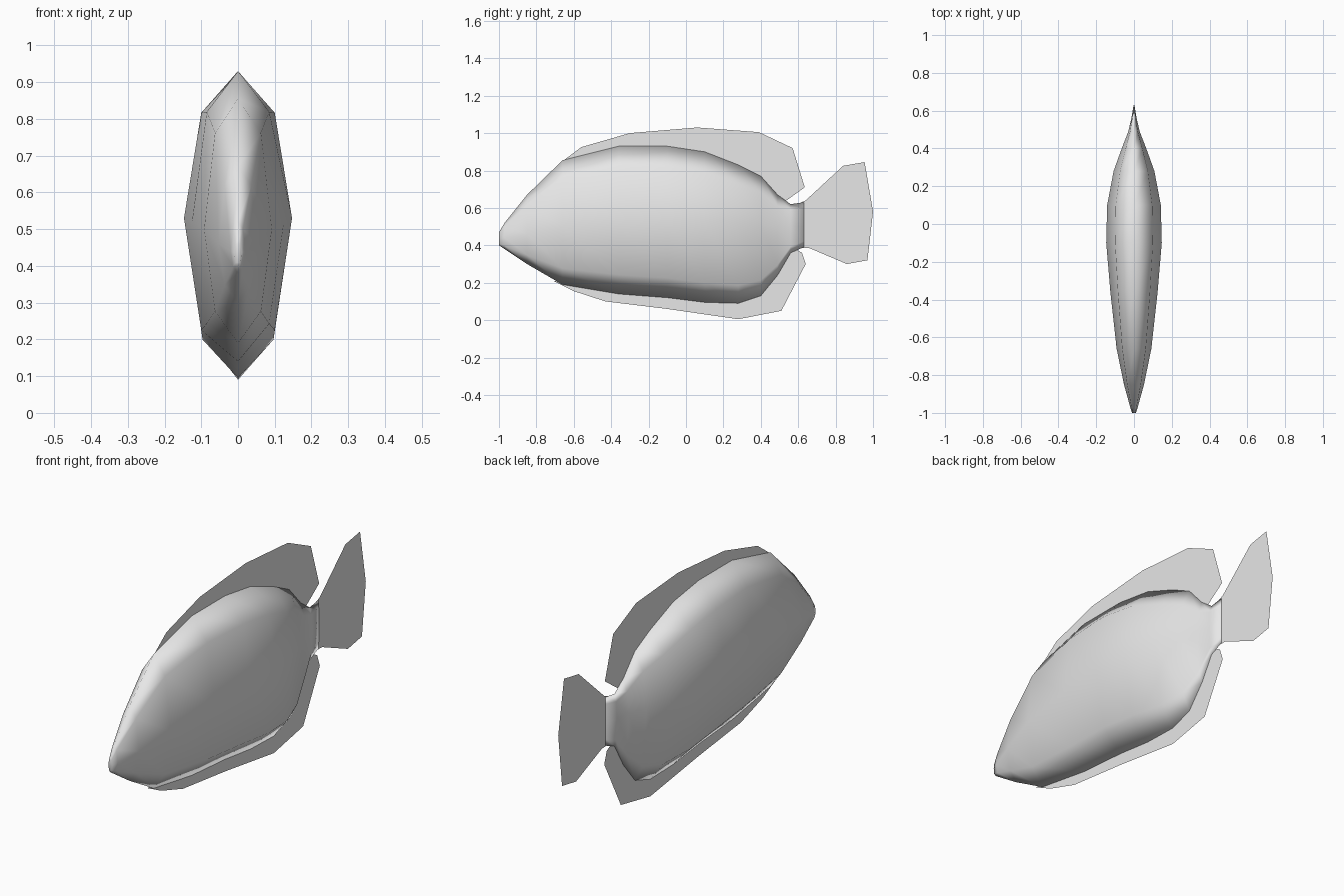
import bpy
import bmesh

cube = bpy.data.objects.get("Cube")
if cube:
    bpy.data.objects.remove(cube, do_unlink=True)

grey = bpy.data.materials.new("pale grey")
grey.use_nodes = True
grey.diffuse_color = (0.8, 0.8, 0.8, 1)
grey.node_tree.nodes["Principled BSDF"].inputs["Base Color"].default_value = (0.8, 0.8, 0.8, 1)


def finish(bm, name):
    """Turn a bmesh into a smooth grey object."""
    mesh = bpy.data.meshes.new(name)
    for face in bm.faces:
        face.smooth = True
    bm.to_mesh(mesh)
    bm.free()
    mesh.materials.append(grey)
    obj = bpy.data.objects.new(name, mesh)
    bpy.context.collection.objects.link(obj)
    return obj


def section(bm, y, half_width, top, bottom, middle):
    """Eight-sided cross-section: ridge, shoulders, flanks and keel."""
    shoulder = top - 0.14 * (top - bottom)
    hip = bottom + 0.13 * (top - bottom)
    side = [(0.68 * half_width, shoulder), (half_width, middle), (0.68 * half_width, hip)]
    outline = [(0, top)] + side + [(0, bottom)] + [(-x, z) for x, z in reversed(side)]
    return [bm.verts.new((x, y, z)) for x, z in outline]


def build_body(stations):
    bm = bmesh.new()
    rings = [section(bm, *s) for s in stations]
    for a, b in zip(rings, rings[1:]):
        for i in range(len(a)):
            j = (i + 1) % len(a)
            bm.faces.new((a[i], a[j], b[j], b[i]))
    bm.faces.new(rings[0])
    bm.faces.new(rings[-1])
    bmesh.ops.recalc_face_normals(bm, faces=bm.faces)
    return finish(bm, "body")


def build_fin(name, outline):
    """Paper-thin fin lying in the middle plane."""
    bm = bmesh.new()
    face = bm.faces.new([bm.verts.new((0, y, z)) for y, z in outline])
    bmesh.ops.triangulate(bm, faces=[face])
    return finish(bm, name)


# Body from nose to tail root: y, half width, top, bottom, middle height
build_body([
    (-1.00, 0.010, 0.47, 0.40, 0.435),
    (-0.97, 0.020, 0.52, 0.38, 0.44),
    (-0.85, 0.053, 0.67, 0.30, 0.46),
    (-0.66, 0.092, 0.855, 0.19, 0.50),
    (-0.36, 0.125, 0.93, 0.14, 0.52),
    (-0.10, 0.147, 0.93, 0.12, 0.53),
    (0.10, 0.142, 0.90, 0.095, 0.53),
    (0.28, 0.108, 0.83, 0.09, 0.52),
    (0.40, 0.065, 0.77, 0.13, 0.51),
    (0.49, 0.030, 0.67, 0.24, 0.505),
    (0.56, 0.014, 0.62, 0.36, 0.50),
    (0.63, 0.002, 0.63, 0.39, 0.50),
])

# Fins, with their inner edges buried in the body
build_fin("dorsal_fin", [
    (-0.66, 0.85), (-0.56, 0.925), (-0.30, 1.0), (0.06, 1.03), (0.39, 1.005),
    (0.57, 0.92), (0.635, 0.71), (0.53, 0.635), (0.40, 0.70), (0.0, 0.85), (-0.5, 0.8)])
build_fin("belly_fin", [
    (-0.71, 0.21), (-0.60, 0.155), (-0.43, 0.10), (-0.10, 0.06), (0.28, 0.005),
    (0.51, 0.05), (0.64, 0.30), (0.62, 0.36), (0.57, 0.39), (0.38, 0.22), (-0.4, 0.2)])
build_fin("tail_fin", [
    (0.57, 0.61), (0.64, 0.64), (0.84, 0.825), (0.955, 0.845), (1.0, 0.58),
    (0.97, 0.32), (0.86, 0.30), (0.66, 0.385), (0.57, 0.39)])
